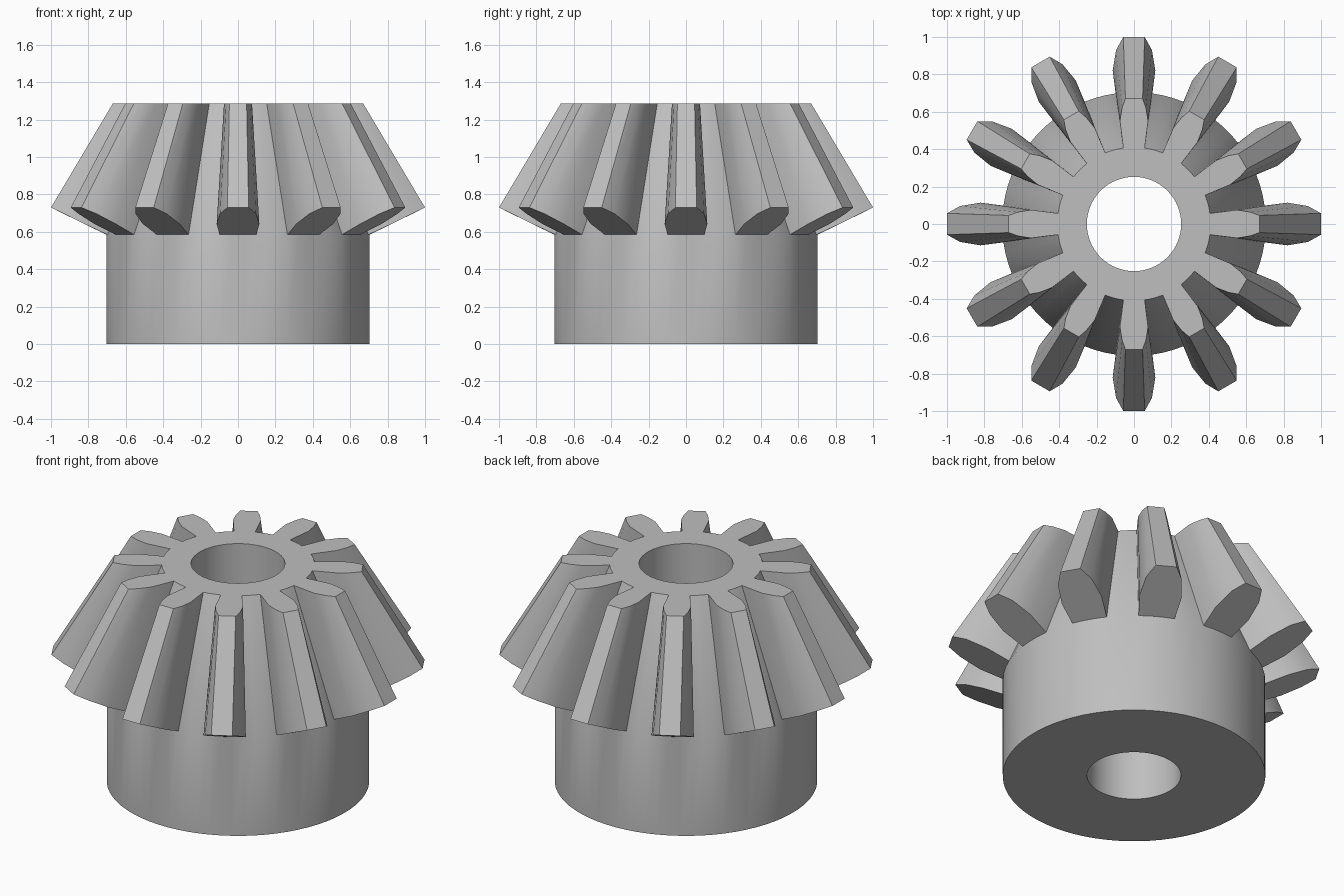
import bpy, bmesh
from math import radians, cos, sin

cube = bpy.data.objects.get("Cube")
if cube:
    bpy.data.objects.remove(cube)

TEETH = 12
PITCH = 360 / TEETH
HALF = 8                      # half angle of a tooth at its root
STEPS = [-HALF, -HALF / 3, HALF / 3, HALF, 12.67, 17.33]
N = len(STEPS)
HUB_R, BORE_R, ROOT_TOP_R = 0.705, 0.252, 0.41
HUB_Z, TOP_Z = 0.585, 1.285

# Tooth flank from root to tip: (radius, half width, height)
LOW = [(0.82, 0.114, 0.642), (0.93, 0.096, 0.697), (1.0, 0.057, 0.73)]
HIGH = [(0.55, 0.075, TOP_Z), (0.62, 0.064, TOP_Z), (0.67, 0.046, TOP_Z)]

bm = bmesh.new()


def ring(radius, z):
    """Circle of vertices whose spacing follows the tooth roots."""
    angles = [radians(t * PITCH + s) for t in range(TEETH) for s in STEPS]
    return [bm.verts.new((radius * cos(a), radius * sin(a), z)) for a in angles]


def band(a, b):
    """Faces between two whole rings."""
    for i in range(len(a)):
        j = (i + 1) % len(a)
        bm.faces.new((a[i], a[j], b[j], b[i]))


def flank_path(points, turn):
    """Tooth outline from one flank over the tip to the other flank."""
    path = [(r, -w, z) for r, w, z in points] + [(r, w, z) for r, w, z in reversed(points)]
    c, s = cos(turn), sin(turn)
    return [bm.verts.new((x * c - y * s, x * s + y * c, z)) for x, y, z in path]


# Hub, bore and top annulus
base = ring(HUB_R, 0)
root_low = ring(HUB_R, HUB_Z)
root_high = ring(ROOT_TOP_R, TOP_Z)
bore_high = ring(BORE_R, TOP_Z)
bore_low = ring(BORE_R, 0)
for a, b in ((base, root_low), (root_high, bore_high), (bore_high, bore_low), (bore_low, base)):
    band(a, b)

# Teeth and the conical grooves between them
for t in range(TEETH):
    k = t * N
    turn = radians(t * PITCH)
    low = [root_low[k]] + flank_path(LOW, turn) + [root_low[k + 3]]
    high = [root_high[k]] + flank_path(HIGH, turn) + [root_high[k + 3]]
    for i in range(len(low) - 1):
        bm.faces.new((low[i], low[i + 1], high[i + 1], high[i]))
    bm.faces.new(low + [root_low[k + 2], root_low[k + 1]])
    bm.faces.new(high + [root_high[k + 2], root_high[k + 1]])
    for i in range(k + 3, k + N):
        j = (i + 1) % len(root_low)
        bm.faces.new((root_low[i], root_low[j], root_high[j], root_high[i]))

bmesh.ops.recalc_face_normals(bm, faces=bm.faces)
mesh = bpy.data.meshes.new("bevel_gear")
bm.to_mesh(mesh)
bm.free()

# Plain grey metal
color = (0.52, 0.52, 0.52, 1)
mat = bpy.data.materials.new("grey")
mat.use_nodes = True
mat.diffuse_color = color
mat.node_tree.nodes["Principled BSDF"].inputs["Base Color"].default_value = color
mesh.materials.append(mat)

gear = bpy.data.objects.new("bevel_gear", mesh)
bpy.context.collection.objects.link(gear)
bpy.ops.object.select_all(action="DESELECT")
gear.select_set(True)
bpy.context.view_layer.objects.active = gear
bpy.ops.object.shade_smooth_by_angle(angle=radians(25))
